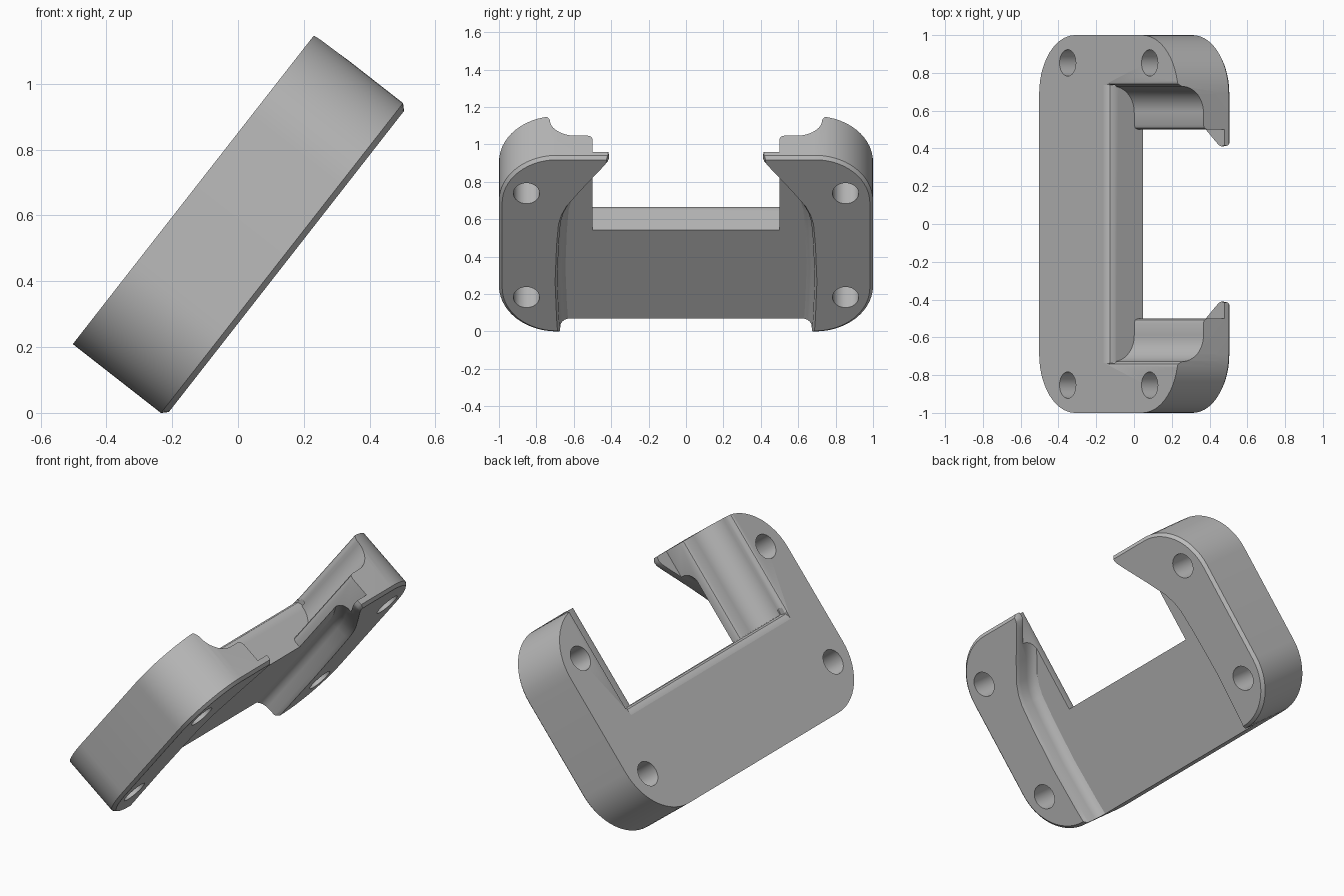
import bpy, bmesh, math
from mathutils import Vector

if "Cube" in bpy.data.objects:
    bpy.data.objects.remove(bpy.data.objects["Cube"])

LENGTH, THICK, CORNER = 1.195, 0.357, 0.31
TILT = math.radians(52)
ALONG = Vector((math.cos(TILT), 0, math.sin(TILT)))
DEPTH = Vector((math.sin(TILT), 0, -math.cos(TILT)))
ORIGIN = Vector((-0.502, 0, 0.209))


def place(u, v, w):
    """u runs up the slope, v across, w into the thickness."""
    return ORIGIN + ALONG * u + Vector((0, v, 0)) + DEPTH * w


def loft(name, rings):
    bm = bmesh.new()
    loops = [[bm.verts.new(place(*p)) for p in ring] for ring in rings]
    count = len(loops[0])
    for a, b in zip(loops, loops[1:]):
        for i in range(count):
            j = (i + 1) % count
            bm.faces.new((a[i], a[j], b[j], b[i]))
    bm.faces.new(loops[0])
    bm.faces.new(loops[-1])
    bmesh.ops.recalc_face_normals(bm, faces=bm.faces)
    mesh = bpy.data.meshes.new(name)
    bm.to_mesh(mesh)
    bm.free()
    obj = bpy.data.objects.new(name, mesh)
    bpy.context.collection.objects.link(obj)
    return obj


def rounded_outline(inset, w, steps=14):
    r = CORNER - inset
    pts = []
    for k, (su, sv) in enumerate(((1, 1), (-1, 1), (-1, -1), (1, -1))):
        cu = LENGTH / 2 + su * (LENGTH / 2 - CORNER)
        cv = sv * (1 - CORNER)
        for i in range(steps + 1):
            a = math.pi / 2 * (k + i / steps)
            pts.append((cu + r * math.cos(a), cv + r * math.sin(a), w))
    return pts


def mirrored(half):
    return half + [(a, -v, c) for a, v, c in reversed(half)]


# Rounded block with a chamfered lower rim
bracket = loft("clamp_bracket", [rounded_outline(0, 0), rounded_outline(0, THICK - 0.017),
                                 rounded_outline(0.017, THICK)])
cutters = []

# Central slot with concave saddle grooves in both arms
profile = [(0.76, -0.1), (0.76, -0.005), (0.742, 0.003), (0.732, 0.02)]
for i in range(13):
    a = math.pi / 2 * i / 12
    profile.append((0.59 + 0.138 * math.cos(a), 0.03 + 0.14 * math.sin(a)))
profile += [(0.525, 0.17), (0.508, 0.177), (0.5, 0.195), (0.5, 0.31)]
cutters.append(loft("slot_cutter", [mirrored([(u, v, w) for v, w in profile]) for u in (0.6, 1.4)]))

# Soft edge along the end of the crossbar
soft = [(0.55, -0.02), (0.555, 0), (0.575, 0.004), (0.59, 0.015), (0.601, 0.045), (0.63, 0.045), (0.63, -0.02)]
cutters.append(loft("edge_cutter", [[(u, v, w) for u, w in soft] for v in (-0.735, 0.735)]))

# Recess under the crossbar, leaving feet that end in hooks
edge = [(-0.1, 0.68), (0.1, 0.692), (0.35, 0.7), (0.6, 0.692), (0.74, 0.682), (0.8, 0.667),
        (0.86, 0.64), (0.96, 0.57), (1.05, 0.503), (1.114, 0.455), (1.15, 0.43), (1.17, 0.424), (1.3, 0.45)]
levels = [(0.228, 0.055), (0.238, 0.038), (0.255, 0.024), (0.28, 0.015), (0.335, 0.012), (0.357, 0), (0.4, -0.02)]
cutters.append(loft("recess_cutter", [mirrored([(u, v - inset, w) for u, v in edge]) for w, inset in levels]))

# Screw holes
for u in (0.245, 0.95):
    for v in (-0.853, 0.853):
        circle = [(0.07 * math.cos(math.tau * i / 32), 0.07 * math.sin(math.tau * i / 32)) for i in range(32)]
        cutters.append(loft("hole_cutter", [[(u + a, v + b, w) for a, b in circle] for w in (-0.1, 0.5)]))

bpy.ops.object.select_all(action="DESELECT")
bracket.select_set(True)
bpy.context.view_layer.objects.active = bracket
for cutter in cutters:
    cutter.hide_render = True
    mod = bracket.modifiers.new("cut", "BOOLEAN")
    mod.operation, mod.solver, mod.object = "DIFFERENCE", "EXACT", cutter
    bpy.ops.object.modifier_apply(modifier=mod.name)
    bpy.data.objects.remove(cutter)

# Plain grey finish
grey = bpy.data.materials.new("grey")
grey.use_nodes = True
grey.diffuse_color = (0.5, 0.5, 0.5, 1)
grey.node_tree.nodes["Principled BSDF"].inputs["Base Color"].default_value = (0.5, 0.5, 0.5, 1)
bracket.data.materials.clear()
bracket.data.materials.append(grey)
bpy.ops.object.shade_smooth_by_angle(angle=math.radians(30))
